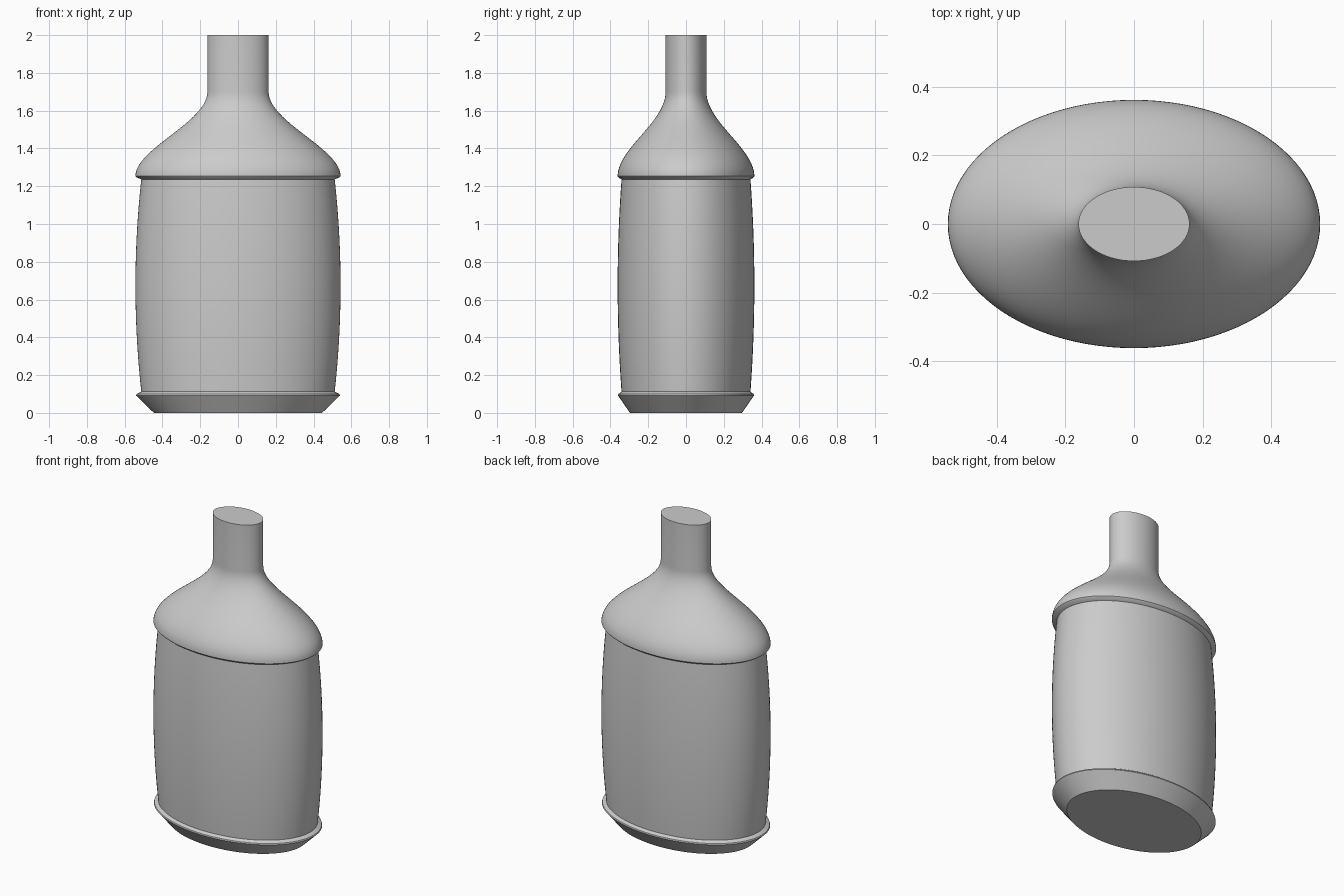
import bpy, bmesh, math

if "Cube" in bpy.data.objects:
    bpy.data.objects.remove(bpy.data.objects["Cube"])

SEGMENTS = 96
DEPTH_RATIO = 2 / 3   # oval cross-section: depth over width

glass = bpy.data.materials.new("light grey")
glass.diffuse_color = (0.6, 0.6, 0.6, 1)
glass.use_nodes = True
glass.node_tree.nodes["Principled BSDF"].inputs["Base Color"].default_value = glass.diffuse_color


def bezier(p0, p1, p2, p3, steps):
    """Points along a cubic curve in (radius, height)."""
    points = []
    for i in range(steps + 1):
        t = i / steps
        u = 1 - t
        points.append(tuple(u**3 * a + 3 * u*u*t * b + 3 * u*t*t * c + t**3 * d
                            for a, b, c, d in zip(p0, p1, p2, p3)))
    return points


def oval_lathe(name, profile):
    """Spin a bottom-to-top profile around z as an oval, closed by flat caps."""
    bm = bmesh.new()
    rings = []
    for r, z in profile:
        ring = []
        for i in range(SEGMENTS):
            a = 2 * math.pi * i / SEGMENTS
            ring.append(bm.verts.new((r * math.cos(a), r * DEPTH_RATIO * math.sin(a), z)))
        rings.append(ring)
    for low, high in zip(rings, rings[1:]):
        for i in range(SEGMENTS):
            j = (i + 1) % SEGMENTS
            bm.faces.new((low[i], low[j], high[j], high[i]))
    bm.faces.new(rings[0][::-1])
    bm.faces.new(rings[-1])
    mesh = bpy.data.meshes.new(name)
    bm.to_mesh(mesh)
    bm.free()
    mesh.materials.append(glass)
    obj = bpy.data.objects.new(name, mesh)
    bpy.context.collection.objects.link(obj)
    bpy.ops.object.select_all(action='DESELECT')
    obj.select_set(True)
    bpy.context.view_layer.objects.active = obj
    bpy.ops.object.shade_smooth_by_angle(angle=math.radians(30))
    return obj


# Base: flared foot ending in a thin lip
base = [(0.445, 0.0), (0.54, 0.092), (0.537, 0.1), (0.512, 0.112)]

# Body: gently bulging wall between the two lips
BODY_LOW, BODY_HIGH = 0.112, 1.236
body = []
for i in range(1, 24):
    t = i / 24
    body.append((0.512 + 0.031 * (1 - (2 * t - 1) ** 2),
                 BODY_LOW + t * (BODY_HIGH - BODY_LOW)))
body.append((0.512, BODY_HIGH))

# Shoulder: overhanging lip, then an S-curve up to the neck
shoulder = [(0.537, 1.247)] + bezier((0.543, 1.253), (0.543, 1.40),
                                     (0.162, 1.54), (0.162, 1.70), 28)

# Neck: straight tube with a flat top
neck = [(0.162, 2.0)]

oval_lathe("bottle", base + body + shoulder + neck)
